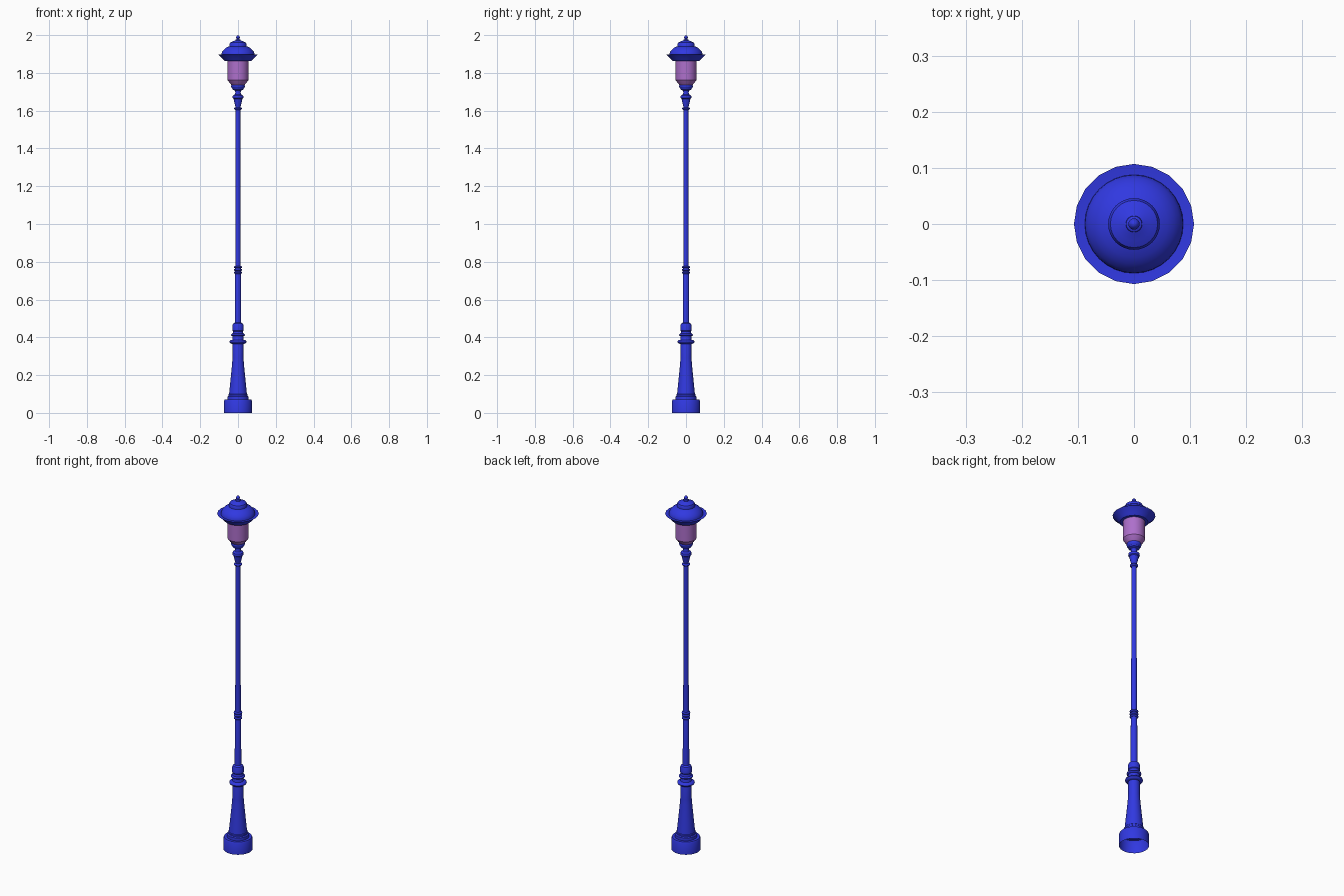
import bpy, bmesh, math


def material(name, color):
    m = bpy.data.materials.new(name)
    m.diffuse_color = color
    return m


BLUE = material("blue_paint", (0.03, 0.04, 0.75, 1))
GLASS = material("purple_glass", (0.42, 0.16, 0.6, 1))


def lathe(name, profile, mat=BLUE, sides=32):
    """Revolve (radius, z) points around the z axis; radius 0 closes to a tip."""
    bm = bmesh.new()
    rings = []
    for r, z in profile:
        n = 1 if r == 0 else sides
        rings.append([bm.verts.new((r * math.cos(2 * math.pi * i / sides),
                                    r * math.sin(2 * math.pi * i / sides), z)) for i in range(n)])
    for a, b in zip(rings, rings[1:]):
        for i in range(sides):
            j = (i + 1) % sides
            quad = [a[i % len(a)], a[j % len(a)], b[j % len(b)], b[i % len(b)]]
            bm.faces.new(list(dict.fromkeys(quad)))
    me = bpy.data.meshes.new(name)
    bm.to_mesh(me)
    bm.free()
    me.materials.append(mat)
    ob = bpy.data.objects.new(name, me)
    bpy.context.collection.objects.link(ob)
    bpy.ops.object.select_all(action='DESELECT')
    ob.select_set(True)
    bpy.context.view_layer.objects.active = ob
    bpy.ops.object.shade_smooth_by_angle(angle=math.radians(35))
    return ob


def ring(name, radius, z, half, inner):
    """Rounded collar around the post."""
    pts = [(inner + (radius - inner) * math.cos(t), z + half * math.sin(t))
           for t in [math.pi * (k / 6 - 0.5) for k in range(7)]]
    return lathe(name, pts)


# Base plinth, hollow underneath
lathe("base_plinth", [(0.075, 0), (0.075, 0.062), (0.071, 0.07), (0.056, 0.07),
                      (0.056, 0.086), (0.05, 0.09), (0.05, 0.098), (0.046, 0.102)])

# Flared lower pedestal
lathe("pedestal", [(0.047, 0.1), (0.041, 0.16), (0.035, 0.22), (0.031, 0.265), (0.029, 0.29),
                   (0.029, 0.42), (0.027, 0.425), (0.027, 0.432), (0.03, 0.436),
                   (0.03, 0.462), (0.026, 0.472), (0.016, 0.478)])
ring("pedestal_collar", 0.045, 0.376, 0.011, 0.029)
ring("pedestal_upper_collar", 0.037, 0.413, 0.007, 0.027)

# Post in two diameters with small collars at the joint
lathe("lower_post", [(0.017, 0.47), (0.016, 0.77), (0.013, 0.78)])
lathe("upper_post", [(0.0145, 0.76), (0.0125, 1.62)])
for i, z in enumerate((0.742, 0.757, 0.772)):
    ring(f"post_collar_{i + 1}", 0.022, z, 0.006, 0.014)

# Capital below the lantern
ring("capital_collar", 0.021, 1.611, 0.007, 0.012)
lathe("capital", [(0.013, 1.618), (0.016, 1.63), (0.021, 1.65), (0.023, 1.662), (0.028, 1.666),
                  (0.029, 1.672), (0.027, 1.68), (0.017, 1.686), (0.014, 1.695), (0.016, 1.706),
                  (0.028, 1.711), (0.029, 1.717), (0.035, 1.723), (0.037, 1.73),
                  (0.035, 1.737), (0, 1.74)])

# Lantern glass
lathe("lantern_glass", [(0.034, 1.735), (0.043, 1.745), (0.055, 1.762), (0.055, 1.865)], GLASS)

# Lantern roof: faceted brim, dome, cap and finial
lathe("roof_brim", [(0, 1.862), (0.07, 1.862), (0.08, 1.872), (0.092, 1.886), (0.107, 1.898),
                    (0.088, 1.896), (0, 1.896)], sides=20)
lathe("roof_dome", [(0.088, 1.894), (0.087, 1.904), (0.082, 1.915), (0.072, 1.926),
                    (0.06, 1.935), (0.046, 1.941)])
lathe("roof_cap", [(0.046, 1.938), (0.046, 1.952), (0.042, 1.96), (0.03, 1.966),
                   (0.016, 1.971), (0.011, 1.974)])
lathe("finial", [(0.015, 1.97), (0.014, 1.976), (0.007, 1.979), (0.007, 1.981), (0.01, 1.985),
                 (0.01, 1.99), (0.006, 1.996), (0, 2.0)], sides=24)
